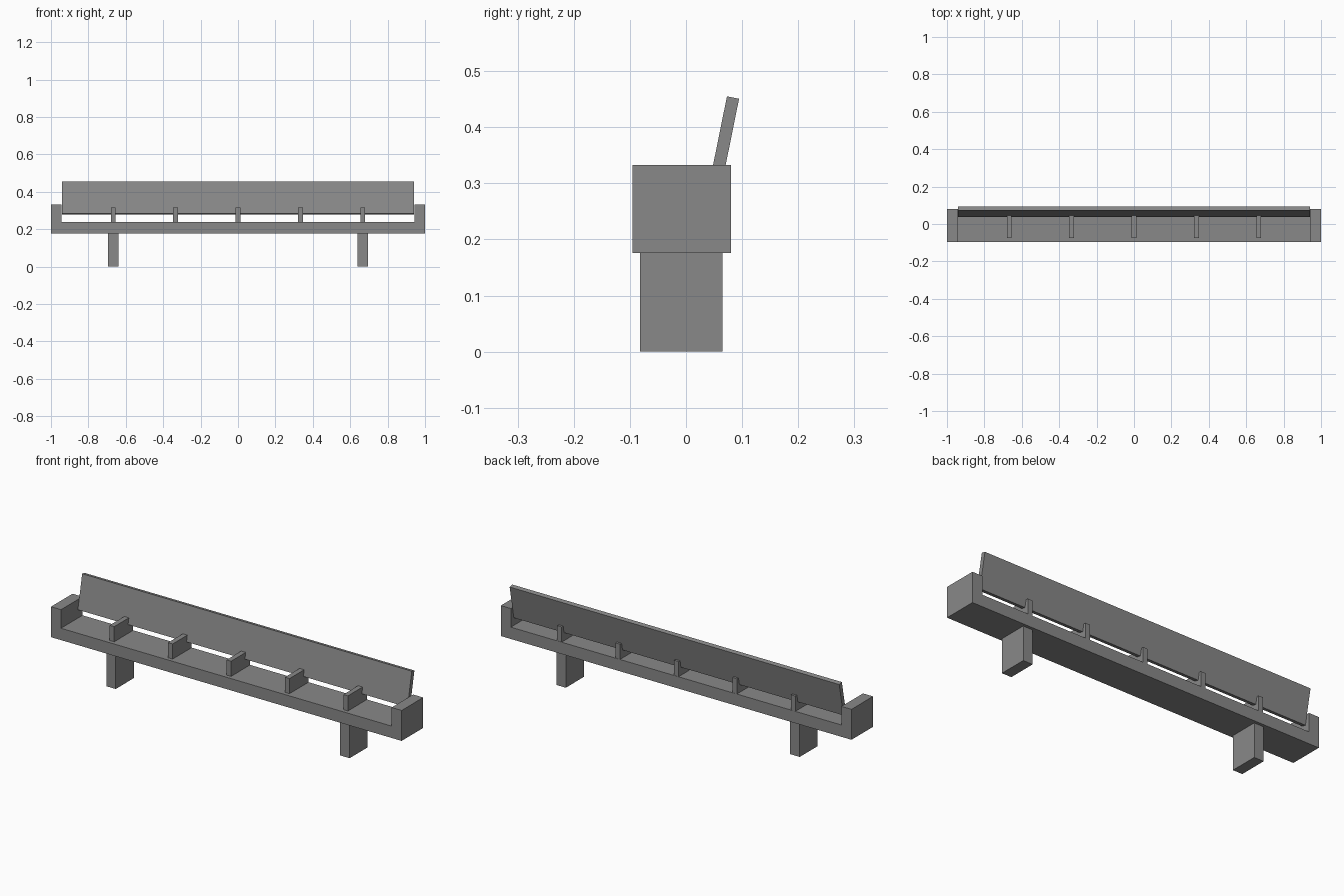
import bpy
from mathutils import Matrix, Vector

cube = bpy.data.objects.get("Cube")
if cube:
    bpy.data.objects.remove(cube, do_unlink=True)

# One flat grey for the whole bench
grey = bpy.data.materials.new("concrete_grey")
grey.use_nodes = True
colour = (0.25, 0.25, 0.25, 1)
grey.diffuse_color = colour
grey.node_tree.nodes["Principled BSDF"].inputs["Base Color"].default_value = colour


def prism(name, profile, start, end, place):
    """Extrude a 2D profile from start to end; place maps (u, v, depth) to xyz."""
    n = len(profile)
    verts = [place(u, v, d) for d in (start, end) for u, v in profile]
    faces = [list(range(n))[::-1], list(range(n, 2 * n))]
    faces += [(i, (i + 1) % n, (i + 1) % n + n, i + n) for i in range(n)]
    mesh = bpy.data.meshes.new(name)
    mesh.from_pydata(verts, [], faces)
    mesh.materials.append(grey)
    obj = bpy.data.objects.new(name, mesh)
    bpy.context.collection.objects.link(obj)
    # Make the normals point outwards
    import bmesh
    bm = bmesh.new()
    bm.from_mesh(mesh)
    bmesh.ops.recalc_face_normals(bm, faces=bm.faces)
    bm.to_mesh(mesh)
    bm.free()
    return obj


def box(name, x, y, z):
    rect = [(x[0], y[0]), (x[1], y[0]), (x[1], y[1]), (x[0], y[1])]
    return prism(name, rect, z[0], z[1], lambda u, v, d: (u, v, d))


SEAT_BOTTOM, SEAT_TOP, ARM_TOP = 0.176, 0.237, 0.333
FRONT, REAR = -0.095, 0.08
INNER = 0.943

# Seat slab with raised end arms, one U-shaped profile
u_half = [(1, SEAT_BOTTOM), (1, ARM_TOP), (INNER, ARM_TOP), (INNER, SEAT_TOP)]
u_shape = u_half + [(-x, z) for x, z in reversed(u_half)]
prism("seat_with_arms", u_shape, FRONT, REAR, lambda u, v, d: (u, d, v))

# Leaning backrest
lean = Vector((0.036, 0.178)).normalized()
across = Vector((lean.y, -lean.x)) * 0.022
top = Vector((0.073, 0.455))
low = top - lean * 0.176
prism("backrest", [low, low + across, top + across, top], -0.94, 0.94,
      lambda u, v, d: (d, u, v))

# Seat dividers
for i in range(-2, 3):
    x = i / 3
    box(f"divider_{i + 3}", (x - 0.013, x + 0.013), (-0.075, REAR - 0.001), (SEAT_TOP, 0.315))

# Legs
for side, sign in (("left", 1), ("right", -1)):
    x = sign * 0.667
    box(f"{side}_leg", (x - 0.027, x + 0.027), (-0.082, 0.065), (0, SEAT_BOTTOM))
